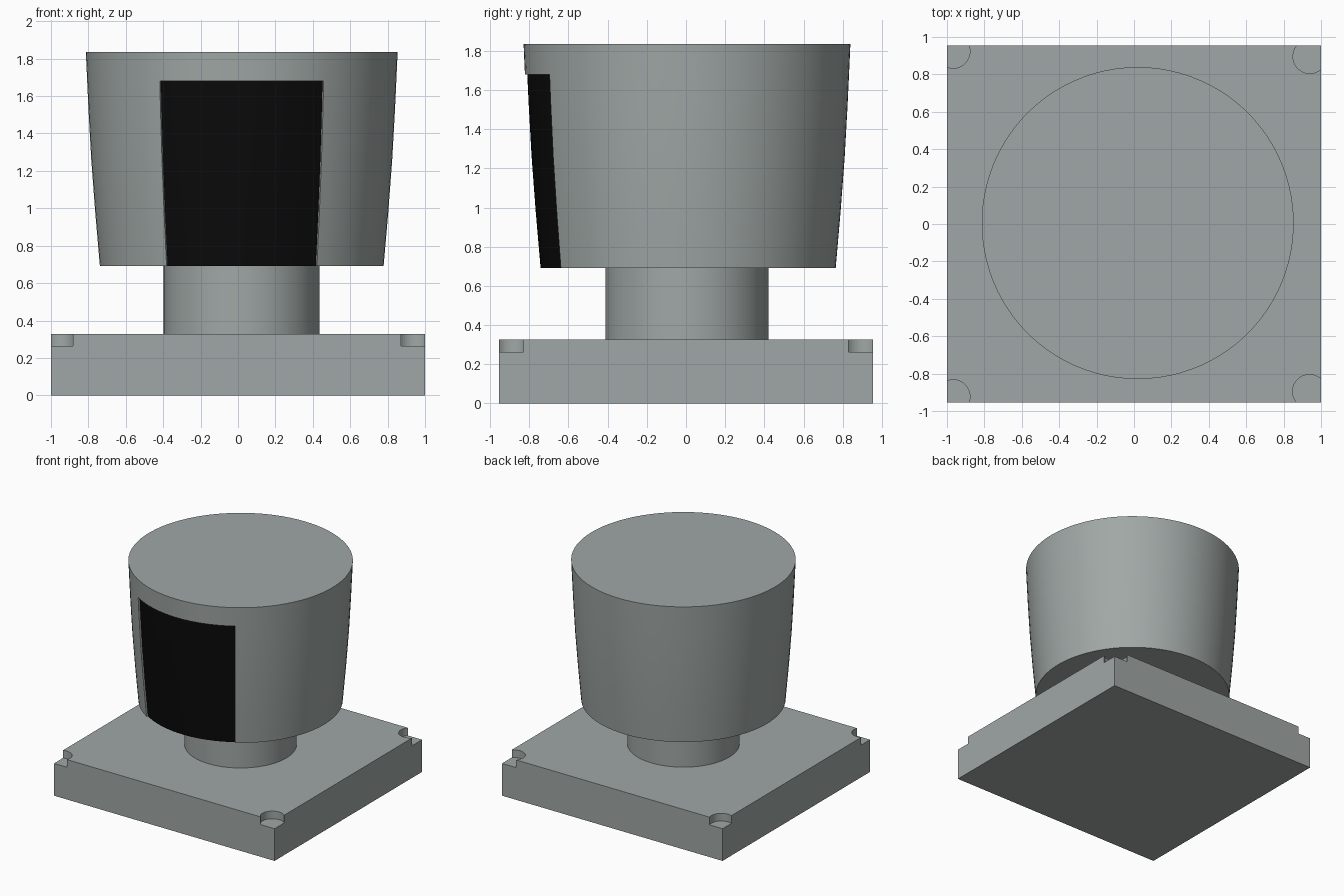
import bpy, bmesh, math

if "Cube" in bpy.data.objects:
    bpy.data.objects.remove(bpy.data.objects["Cube"])

CX, CY = 0.02, 0.005            # axis of the round parts


def material(name, rgb):
    m = bpy.data.materials.new(name)
    m.diffuse_color = (*rgb, 1)
    m.use_nodes = True
    m.node_tree.nodes["Principled BSDF"].inputs["Base Color"].default_value = m.diffuse_color
    return m


grey = material("grey", (0.35, 0.39, 0.38))
black = material("black", (0.003, 0.003, 0.003))


def smooth(obj):
    bpy.ops.object.select_all(action='DESELECT')
    obj.select_set(True)
    bpy.context.view_layer.objects.active = obj
    bpy.ops.object.shade_smooth_by_angle(angle=math.radians(30))


def cylinder(name, x, y, r, z0, z1, segments=64):
    bpy.ops.mesh.primitive_cylinder_add(vertices=segments, radius=r, depth=z1 - z0,
                                        location=(x, y, (z0 + z1) / 2))
    o = bpy.context.object
    o.name = name
    o.data.materials.append(grey)
    return o


# Square base plate
bpy.ops.mesh.primitive_cube_add(size=1, location=(0, 0, 0.1635))
base = bpy.context.object
base.name = "base_plate"
base.scale = (2, 1.91, 0.327)
bpy.ops.object.transform_apply(location=False, rotation=False, scale=True)
base.data.materials.append(grey)

# Round notches in the corners of the plate
for i, (x, y) in enumerate([(-0.967, 0.923), (0.94, 0.895), (-0.967, -0.923), (0.938, -0.895)]):
    cutter = cylinder(f"corner_notch_cutter_{i + 1}", x, y, 0.09, 0.264, 0.45, 48)
    cutter.hide_render = True
    cutter.hide_set(True)
    mod = base.modifiers.new(f"notch_{i + 1}", 'BOOLEAN')
    mod.operation = 'DIFFERENCE'
    mod.solver = 'EXACT'
    mod.object = cutter

# Neck
smooth(cylinder("neck", CX, CY, 0.417, 0.32, 0.70))

# Flared head: rings of a gently curved profile
profile = [(0.759, 0.692), (0.784, 0.98), (0.805, 1.26), (0.8195, 1.52),
           (0.827, 1.68), (0.834, 1.835)]
SEG, PANEL_HALF, DEPTH = 90, 8, 0.012
bm = bmesh.new()
rings = []
for r, z in profile:
    angles = [-math.pi / 2 + 2 * math.pi * i / SEG for i in range(SEG)]
    rings.append([bm.verts.new((r * math.cos(a), r * math.sin(a), z)) for a in angles])
panel = []
for k in range(len(rings) - 1):
    for i in range(SEG):
        j = (i + 1) % SEG
        f = bm.faces.new((rings[k][i], rings[k][j], rings[k + 1][j], rings[k + 1][i]))
        if k < len(rings) - 2 and (i < PANEL_HALF or i >= SEG - PANEL_HALF):
            panel.append(f)

# Sunken black panel on the front, open at the lower rim
new = bmesh.ops.extrude_face_region(bm, geom=panel)["geom"]
old = [f for f in panel if f.is_valid and f not in new]
if old:
    bmesh.ops.delete(bm, geom=old, context='FACES')
for e in new:
    if isinstance(e, bmesh.types.BMVert):
        r = math.hypot(e.co.x, e.co.y)
        e.co.x *= (r - DEPTH) / r
        e.co.y *= (r - DEPTH) / r
    elif isinstance(e, bmesh.types.BMFace):
        e.material_index = 1
rim = [f for f in bm.faces if all(abs(v.co.z - profile[0][1]) < 1e-5 for v in f.verts)]
bmesh.ops.delete(bm, geom=rim, context='FACES')

# Close the top and underside
bmesh.ops.holes_fill(bm, edges=[e for e in bm.edges if e.is_boundary], sides=0)
for f in bm.faces:
    if len(f.verts) > 4:
        f.material_index = 0
bmesh.ops.recalc_face_normals(bm, faces=bm.faces[:])
mesh = bpy.data.meshes.new("head")
bm.to_mesh(mesh)
bm.free()
mesh.materials.append(grey)
mesh.materials.append(black)
head = bpy.data.objects.new("head", mesh)
head.location = (CX, CY, 0)
bpy.context.collection.objects.link(head)
smooth(head)
